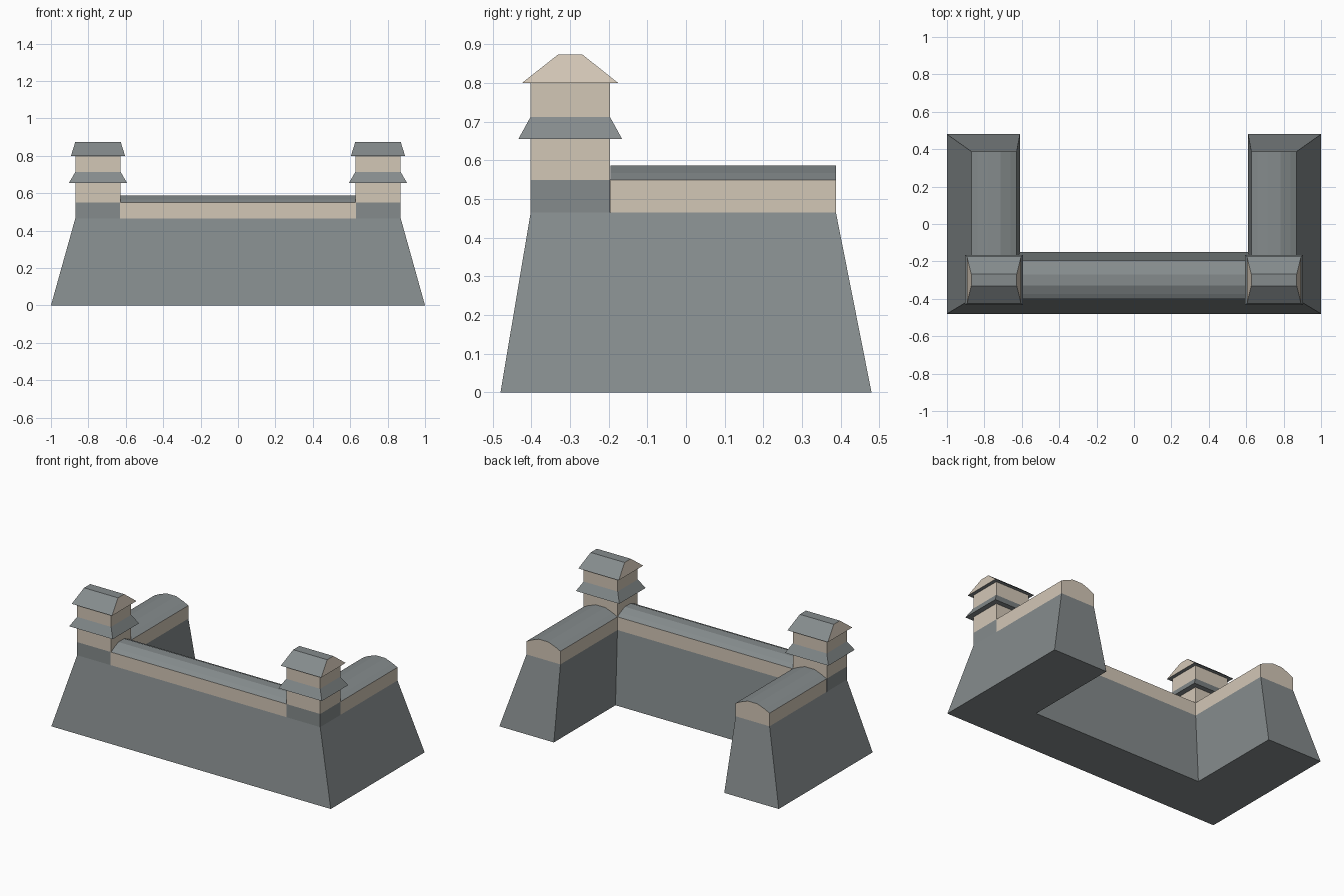
import bpy

if "Cube" in bpy.data.objects:
    bpy.data.objects.remove(bpy.data.objects["Cube"])


def material(name, rgb):
    m = bpy.data.materials.new(name)
    m.diffuse_color = (*rgb, 1)
    m.use_nodes = True
    m.node_tree.nodes["Principled BSDF"].inputs["Base Color"].default_value = m.diffuse_color
    return m


GREY = material("slate grey", (0.235, 0.26, 0.265))
BEIGE = material("plaster beige", (0.65, 0.57, 0.47))


def loft(name, lower, upper, mat, beige_x_ends=False):
    """Closed solid between two rings of points with equal counts."""
    n = len(lower)
    faces = [list(range(n))[::-1], list(range(n, 2 * n))]
    faces += [[i, (i + 1) % n, n + (i + 1) % n, n + i] for i in range(n)]
    me = bpy.data.meshes.new(name)
    me.from_pydata(list(lower) + list(upper), [], faces)
    me.materials.append(mat)
    if beige_x_ends:
        me.materials.append(BEIGE)
        for p in me.polygons:
            if abs(p.normal.x) > 0.6:
                p.material_index = 1
    ob = bpy.data.objects.new(name, me)
    bpy.context.collection.objects.link(ob)
    return ob


def rect(x0, x1, y0, y1, z):
    return [(x0, y0, z), (x1, y0, z), (x1, y1, z), (x0, y1, z)]


def u_ring(xo, xi, y0, ym, y1, z):
    right = [(xo, y0, z), (xo, y1, z), (xi, y1, z), (xi, ym, z)]
    return right + [(-x, y, z) for x, y, z in reversed(right)]


# Battered stone base, U-shaped plan
loft("stone_base", u_ring(1, 0.61, -0.48, -0.15, 0.48, 0),
     u_ring(0.87, 0.627, -0.402, -0.195, 0.388, 0.465), GREY)

# Arched roof cross-section: (fraction of width, height)
ARCH = [(0, 0.55), (0.14, 0.567), (0.36, 0.587), (0.64, 0.587), (0.86, 0.567), (1, 0.55)]

# Front gallery between the towers
loft("front_gallery_wall", rect(-0.63, 0.63, -0.402, -0.195, 0.465),
     rect(-0.63, 0.63, -0.402, -0.195, 0.55), BEIGE)
sec = [(-0.402 + 0.207 * t, z) for t, z in ARCH]
loft("front_gallery_roof", [(-0.63, y, z) for y, z in reversed(sec)],
     [(0.63, y, z) for y, z in reversed(sec)], GREY)

for side, s in (("left", -1), ("right", 1)):
    x0, x1 = sorted((s * 0.627, s * 0.87))

    # Side wing gallery, with a plaster gable at the back
    loft(side + "_wing_wall", rect(x0, x1, -0.195, 0.388, 0.465),
         rect(x0, x1, -0.195, 0.388, 0.55), BEIGE)
    sec = [(x0 + (x1 - x0) * t, z) for t, z in ARCH]
    roof = loft(side + "_wing_roof", [(x, -0.195, z) for x, z in sec],
                [(x, 0.388, z) for x, z in sec], GREY)
    roof.data.materials.append(BEIGE)
    for p in roof.data.polygons:
        if abs(p.normal.y) > 0.9:
            p.material_index = 1

    # Corner tower: stone foot, two storeys, skirt roof and top roof
    def ring(z, dx=0.0, y0=-0.402, y1=-0.197):
        return rect(x0 - dx, x1 + dx, y0, y1, z)

    loft(side + "_tower_foot", ring(0.465), ring(0.55), GREY)
    loft(side + "_tower_lower_storey", ring(0.55), ring(0.655), BEIGE)
    loft(side + "_tower_skirt_roof", ring(0.655, 0.034, -0.434, -0.165),
         ring(0.713), GREY)
    loft(side + "_tower_upper_storey", ring(0.713), ring(0.80), BEIGE)
    loft(side + "_tower_top_roof", ring(0.80, 0.023, -0.425, -0.175),
         ring(0.874, 0.0, -0.331, -0.268), GREY, beige_x_ends=True)
